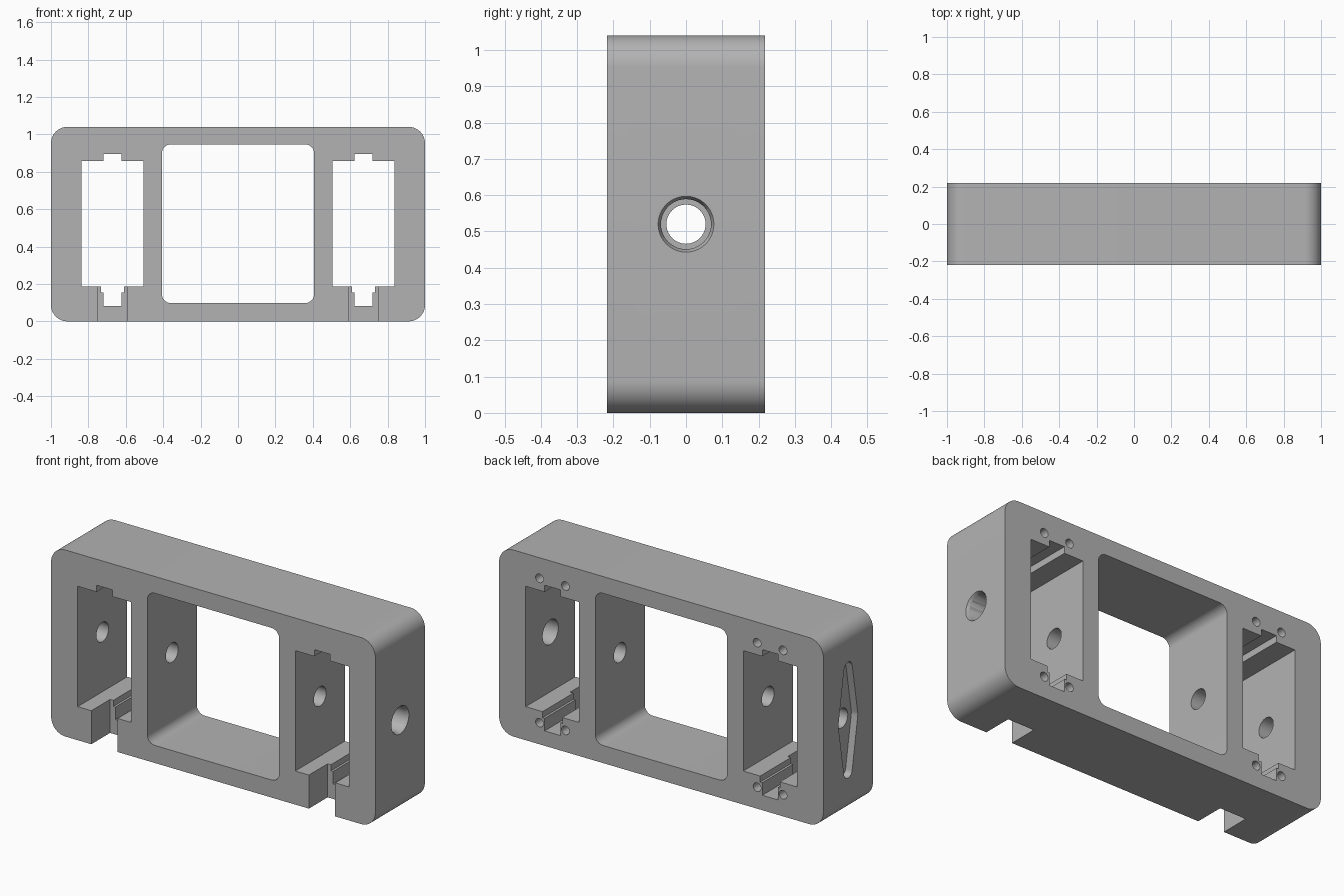
import bpy, bmesh, math
from mathutils import Vector

if "Cube" in bpy.data.objects:
    bpy.data.objects.remove(bpy.data.objects["Cube"])

grey = bpy.data.materials.new("machined grey")
grey.diffuse_color = (0.45, 0.45, 0.45, 1)
grey.use_nodes = True
grey.node_tree.nodes["Principled BSDF"].inputs["Base Color"].default_value = grey.diffuse_color


def to_object(name, bm):
    bmesh.ops.recalc_face_normals(bm, faces=bm.faces)
    mesh = bpy.data.meshes.new(name)
    bm.to_mesh(mesh)
    bm.free()
    obj = bpy.data.objects.new(name, mesh)
    bpy.context.collection.objects.link(obj)
    mesh.materials.append(grey)
    return obj


def loft(name, rings):
    """Closed solid between two matching rings of points."""
    bm = bmesh.new()
    a, b = [[bm.verts.new(p) for p in ring] for ring in rings]
    bm.faces.new(a)
    bm.faces.new(b)
    for i in range(len(a)):
        j = (i + 1) % len(a)
        bm.faces.new((a[i], a[j], b[j], b[i]))
    return to_object(name, bm)


def along_y(name, pts, y0, y1):
    return loft(name, [[(x, y, z) for x, z in pts] for y in (y0, y1)])


def along_x(name, pts, x0, x1):
    return loft(name, [[(x, y, z) for y, z in pts] for x in (x0, x1)])


def arc(cx, cz, r, a0, a1, n):
    return [(cx + r * math.cos(math.radians(a0 + (a1 - a0) * i / n)),
             cz + r * math.sin(math.radians(a0 + (a1 - a0) * i / n))) for i in range(n + 1)]


def circle(cx, cz, r, n=40):
    return arc(cx, cz, r, 0, 360, n)[:-1]


def rounded(x0, x1, z0, z1, r, n=12):
    return (arc(x1 - r, z1 - r, r, 0, 90, n) + arc(x0 + r, z1 - r, r, 90, 180, n)
            + arc(x0 + r, z0 + r, r, 180, 270, n) + arc(x1 - r, z0 + r, r, 270, 360, n))


def box(x0, x1, z0, z1):
    return [(x0, z0), (x1, z0), (x1, z1), (x0, z1)]


H, D, MID = 1.04, 0.218, 0.52
frame = along_y("frame_block", rounded(-1, 1, 0, H, 0.088), -D, D)

# Central window
cutters = [along_y("window_cut", rounded(-0.407, 0.407, 0.098, 0.946, 0.048), -0.5, 0.5)]

# Half profile of a side pocket with its upper key and stepped lower groove
half = [(0.048, 0.083), (0.048, 0.153), (0.061, 0.153), (0.061, 0.187),
        (0.165, 0.187), (0.165, 0.858), (0.048, 0.858), (0.048, 0.895)]
for s in (-1, 1):
    c = s * 0.671
    profile = [(c + x, z) for x, z in half] + [(c - x, z) for x, z in reversed(half)]
    cutters.append(along_y("pocket_cut", profile, -0.5, 0.5))
    # Open slot through the lower front edge
    cutters.append(along_y("slot_cut", box(c - 0.081, c + 0.081, -0.1, 0.3), -0.5, -0.053))
    # Blind screw holes around the keys on the back
    for dx in (-0.08, 0.08):
        for z in (0.12, 0.925):
            cutters.append(along_y("screw_cut", circle(c + dx, z, 0.024, 24), 0.07, 0.5))

# Cross bore, larger through the right wall with a chamfered mouth
cutters.append(along_x("bore_cut", circle(0, MID, 0.054), -1.2, 0.7))
cutters.append(along_x("wide_bore_cut", circle(0, MID, 0.069), 0.7, 1.2))
cutters.append(loft("chamfer_cut", [[(x, y, z) for y, z in circle(0, MID, r)]
                                    for x, r in ((0.975, 0.0637), (1.01, 0.0823))]))

# Shallow tapered recess with rounded tips on the left end
R, r, d = 0.085, 0.036, 0.287
t = math.degrees(math.asin((R - r) / d))
recess = (arc(0, MID + d, r, t, 180 - t, 12) + arc(0, MID, R, 180 - t, 180 + t, 8)
          + arc(0, MID - d, r, 180 + t, 360 - t, 12) + arc(0, MID, R, -t, t, 8))
cutters.append(along_x("recess_cut", recess, -1.2, -0.96))

# Apply every cut, then remove the cutters
bpy.context.view_layer.objects.active = frame
for cut in cutters:
    mod = frame.modifiers.new("cut", 'BOOLEAN')
    mod.operation = 'DIFFERENCE'
    mod.solver = 'EXACT'
    mod.object = cut
    bpy.ops.object.modifier_apply(modifier=mod.name)
    bpy.data.objects.remove(cut)

bpy.ops.object.select_all(action='DESELECT')
frame.select_set(True)
bpy.ops.object.shade_smooth_by_angle(angle=math.radians(30))
